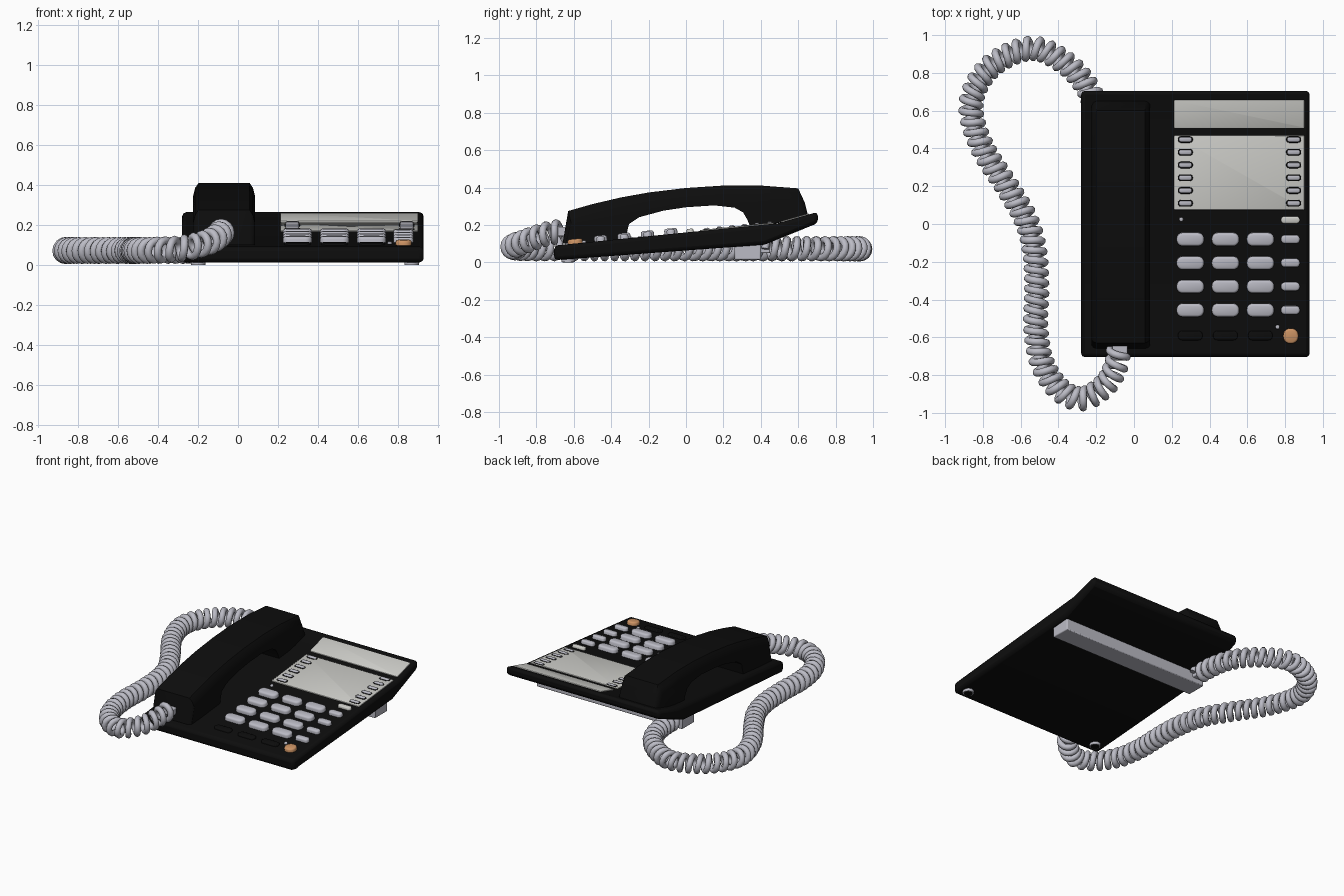
import bpy, math
from mathutils import Vector, Matrix

if "Cube" in bpy.data.objects:
    bpy.data.objects.remove(bpy.data.objects["Cube"])

def material(name, col):
    m = bpy.data.materials.new(name)
    m.diffuse_color = (*col, 1)
    m.use_nodes = True
    m.node_tree.nodes["Principled BSDF"].inputs["Base Color"].default_value = m.diffuse_color
    return m

BLACK = material("black_plastic", (0.004, 0.004, 0.004))
LILAC = material("lilac_grey", (0.50, 0.50, 0.56))
PAPER = material("pale_panel", (0.62, 0.62, 0.59))
ORANGE = material("orange_key", (0.62, 0.30, 0.13))

def top(y):
    """Height of the sloping body top."""
    return 0.09 + (y + 0.70) * 0.1 if y < 0.49 else 0.209 + (y - 0.49) * 0.28

def slope(y):
    return math.atan(0.1 if y < 0.49 else 0.28)

def finish(ob, mat, bevel=0, angle=35):
    ob.data.materials.append(mat)
    bpy.ops.object.select_all(action='DESELECT')
    ob.select_set(True)
    bpy.context.view_layer.objects.active = ob
    bpy.ops.object.shade_smooth_by_angle(angle=math.radians(angle))
    if bevel:
        b = ob.modifiers.new("soft_edges", 'BEVEL')
        b.width, b.segments, b.limit_method = bevel, 2, 'ANGLE'
    return ob

def loft(name, rings, mat, bevel=0, angle=35):
    """Skin a list of equal-length closed rings and cap both ends."""
    n = len(rings[0])
    verts = [p for r in rings for p in r]
    faces = [(k * n + i, k * n + (i + 1) % n, (k + 1) * n + (i + 1) % n, (k + 1) * n + i)
             for k in range(len(rings) - 1) for i in range(n)]
    faces += [tuple(reversed(range(n))), tuple(range(len(verts) - n, len(verts)))]
    me = bpy.data.meshes.new(name)
    me.from_pydata(verts, [], faces)
    me.update()
    ob = bpy.data.objects.new(name, me)
    bpy.context.collection.objects.link(ob)
    return finish(ob, mat, bevel, angle)

def rounded(w, h, r, z, seg=6):
    pts = []
    for k, (sx, sy) in enumerate([(1, 1), (-1, 1), (-1, -1), (1, -1)]):
        for i in range(seg + 1):
            a = math.pi / 2 * (k + i / seg)
            pts.append((sx * (w / 2 - r) + r * math.cos(a), sy * (h / 2 - r) + r * math.sin(a), z))
    return pts

def key(name, x, y, w, h, height, mat, r=None, base=0.0):
    """Rounded button with softened top, lying on the sloping body top."""
    r = min(w, h) * 0.46 if r is None else r
    e = min(height * 0.4, r * 0.5)
    rings = [rounded(w, h, r, -0.005), rounded(w, h, r, base + height - e),
             rounded(w - e * .6, h - e * .6, r - e * .3, base + height - e * .3),
             rounded(w - 2 * e, h - 2 * e, r - e, base + height)]
    ob = loft(name, rings, mat, angle=50)
    ob.matrix_world = Matrix.Translation((x, y, top(y))) @ Matrix.Rotation(slope(y), 4, 'X')
    return ob

def box(name, x0, x1, y0, y1, z0, z1, mat, bevel=0):
    ring = lambda z: [(x0, y0, z), (x1, y0, z), (x1, y1, z), (x0, y1, z)]
    return loft(name, [ring(z0), ring(z1)], mat, bevel)

def disc(name, x, y, z0, z1, r, mat):
    ring = lambda z: [(x + r * math.cos(t * math.pi / 12), y + r * math.sin(t * math.pi / 12), z)
                      for t in range(24)]
    return loft(name, [ring(z0), ring(z1)], mat)

# Wedge-shaped body, bent up at the rear
side = [(-0.705, 0.012), (0.42, 0.095), (0.705, 0.21), (0.705, 0.27), (0.49, 0.209), (-0.705, 0.09)]
loft("body", [[(x, y, z) for y, z in side] for x in (0.93, -0.28)], BLACK, 0.02)

# Handset: arched profile with narrower crown
arch = [(-0.66, 0.10), (-0.63, 0.275), (-0.5, 0.312), (-0.35, 0.347), (-0.2, 0.374), (0, 0.398),
        (0.2, 0.411), (0.4, 0.411), (0.6, 0.396), (0.635, 0.32), (0.655, 0.24)]
under = [(0.345, 0.185), (0.33, 0.225), (0.305, 0.268), (0.26, 0.293), (0.15, 0.305), (0, 0.295),
         (-0.12, 0.277), (-0.25, 0.242), (-0.305, 0.205), (-0.325, 0.12)]
def handset_ring(x, drop):
    outer = [(x, y * (1 - drop * 0.4), z - (drop if z > 0.26 else 0)) for y, z in arch]
    return outer + [(x, y, z) for y, z in under]
CX = -0.07
loft("handset", [handset_ring(CX + x, d) for x, d in
                 ((-0.155, 0.065), (-0.145, 0.025), (-0.128, 0), (0.128, 0), (0.145, 0.025), (0.155, 0.065))],
     BLACK, angle=30)

# Label panels
key("upper_panel", 0.557, 0.583, 0.69, 0.155, 0.006, PAPER, r=0.006)
key("lower_panel", 0.557, 0.272, 0.69, 0.395, 0.006, PAPER, r=0.006)

# Memory buttons with dark surrounds
for i in range(6):
    y = 0.448 - i * 0.0675
    for x in (0.272, 0.845):
        key("memory_surround", x, y, 0.08, 0.036, 0.008, BLACK)
        key("memory_button", x, y, 0.068, 0.025, 0.014, LILAC)

# Dial pad and function keys
for y in (-0.08, -0.205, -0.33, -0.455):
    for x in (0.298, 0.484, 0.669):
        key("dial_key", x, y, 0.145, 0.07, 0.03, LILAC)
    key("function_key", 0.828, y, 0.10, 0.045, 0.025, LILAC)
for x in (0.298, 0.484, 0.669):
    key("dark_key", x, -0.59, 0.13, 0.05, 0.012, BLACK)
key("top_function_key", 0.828, 0.022, 0.10, 0.036, 0.018, PAPER)
key("round_key", 0.83, -0.592, 0.08, 0.08, 0.025, ORANGE)
for x, y in ((0.25, 0.025), (0.76, -0.545)):
    key("indicator_lamp", x, y, 0.022, 0.022, 0.012, LILAC)

# Support bar and front feet
box("support_bar", -0.25, 0.90, 0.26, 0.40, 0.015, 0.11, LILAC, 0.006)
for x in (-0.2, 0.87):
    disc("front_foot", x, -0.63, 0.001, 0.03, 0.036, LILAC)
    disc("foot_pad", x, -0.63, 0.0, 0.01, 0.029, BLACK)

# Coiled cord: helix wound around a smooth path
path = [Vector(p) for p in (
    (-0.19, 0.42, .073), (-0.20, 0.58, .073), (-0.245, 0.72, .073), (-0.36, 0.85, .073), (-0.53, 0.93, .073),
    (-0.71, 0.87, .073), (-0.825, 0.75, .073), (-0.863, 0.60, .073), (-0.80, 0.40, .073),
    (-0.67, 0.195, .073), (-0.57, 0.02, .073), (-0.525, -0.15, .073), (-0.515, -0.35, .073),
    (-0.52, -0.55, .073), (-0.485, -0.74, .073), (-0.39, -0.88, .075), (-0.27, -0.925, .085),
    (-0.15, -0.85, .115), (-0.095, -0.75, .15), (-0.08, -0.66, .17))]
ends = [2 * path[0] - path[1]] + path + [2 * path[-1] - path[-2]]
line = []
for a, b, c, d in zip(ends, ends[1:], ends[2:], ends[3:]):
    for k in range(60):
        t = k / 60
        line.append(0.5 * (2 * b + (c - a) * t + (2 * a - 5 * b + 4 * c - d) * t * t
                           + (3 * b - a - 3 * c + d) * t ** 3))
PITCH, RADIUS, STEPS = 0.054, 0.048, 16
coil, dist, due = [], 0.0, 0.0
for p, q in zip(line, line[1:]):
    seg = (q - p).length
    tan = (q - p).normalized()
    across = tan.cross(Vector((0, 0, 1))).normalized()
    up = across.cross(tan)
    while due <= dist + seg:
        a = 2 * math.pi * due / PITCH
        coil.append(p + tan * (due - dist) + RADIUS * (across * math.cos(a) + up * math.sin(a)))
        due += PITCH / STEPS
    dist += seg
cu = bpy.data.curves.new("coiled_cord", 'CURVE')
cu.dimensions, cu.bevel_depth, cu.bevel_resolution, cu.use_fill_caps = '3D', 0.02, 2, True
sp = cu.splines.new('POLY')
sp.points.add(len(coil) - 1)
for pt, co in zip(sp.points, coil):
    pt.co = (*co, 1)
cord = bpy.data.objects.new("coiled_cord", cu)
bpy.context.collection.objects.link(cord)
bpy.ops.object.select_all(action='DESELECT')
cord.select_set(True)
bpy.context.view_layer.objects.active = cord
bpy.ops.object.convert(target='MESH')
finish(bpy.context.view_layer.objects.active, LILAC, angle=60)

# Cord plugs
box("handset_plug", -0.115, -0.035, -0.69, -0.63, 0.14, 0.19, LILAC, 0.006)
box("base_plug", -0.22, -0.16, 0.39, 0.45, 0.05, 0.09, LILAC, 0.006)
